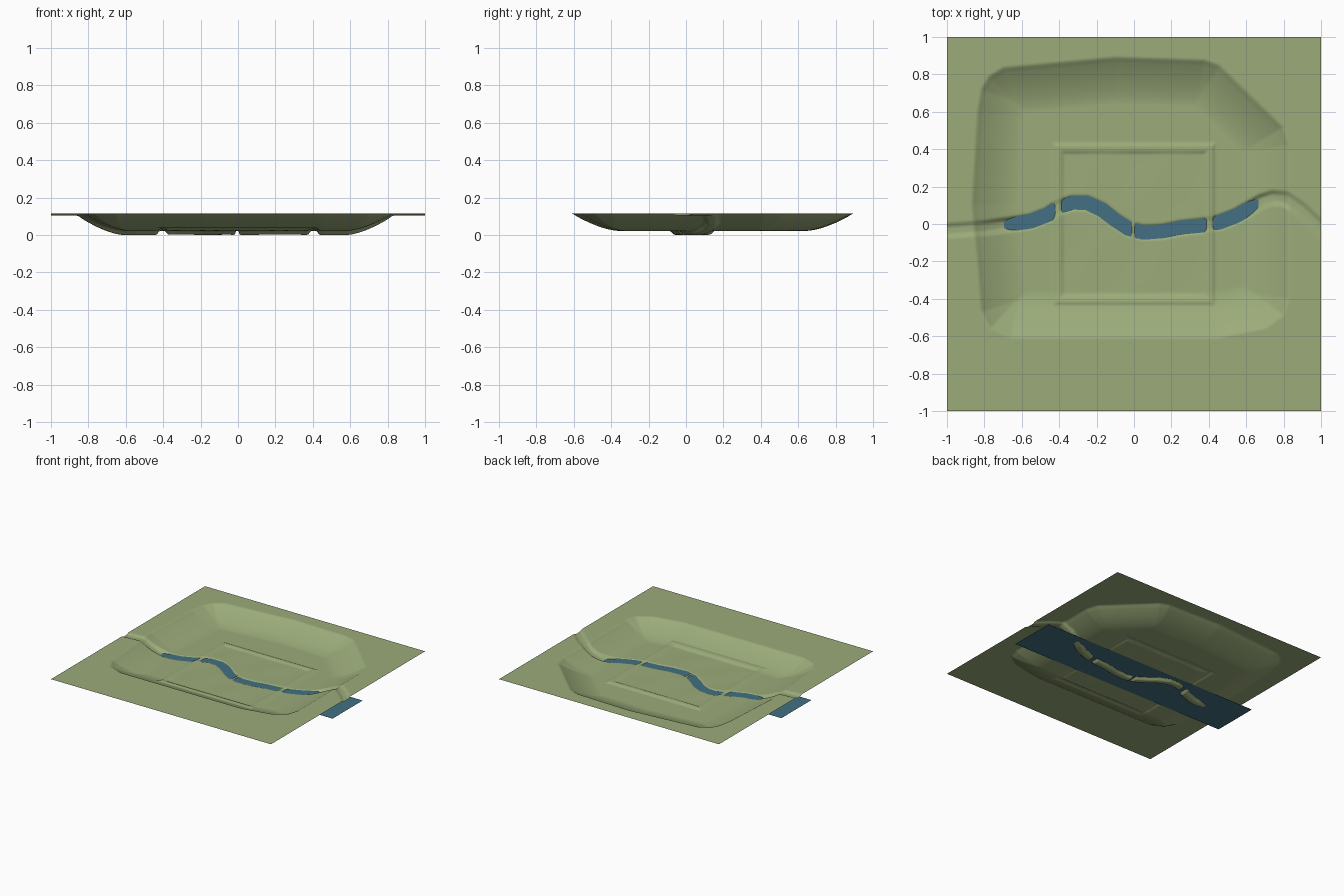
import bpy, bmesh, math
from mathutils import Vector

old = bpy.data.objects.get("Cube")
if old:
    bpy.data.objects.remove(old)

RIM_Z, FLOOR_Z, WATER_Z = 0.114, 0.022, 0.019
SLOPE = 0.25
BERM = 0.405

# Outline of the basin rim and centre line of the stream
rim = [(-0.87, 0.1), (-0.84, 0.6), (-0.82, 0.72), (-0.78, 0.79), (-0.7, 0.84),
       (-0.1, 0.895), (0.38, 0.88), (0.46, 0.85), (0.8, 0.52), (0.83, 0.42),
       (0.83, -0.4), (0.8, -0.49), (0.7, -0.56), (0.45, -0.61), (-0.66, -0.61),
       (-0.77, -0.56), (-0.82, -0.47), (-0.84, -0.2)]
stream = [(-1.05, -0.04), (-0.8, -0.02), (-0.65, 0), (-0.55, 0.015), (-0.46, 0.05),
          (-0.4, 0.09), (-0.33, 0.113), (-0.25, 0.112), (-0.17, 0.075),
          (-0.1, 0.02), (-0.03, -0.025), (0.05, -0.045), (0.15, -0.04),
          (0.25, -0.02), (0.37, -0.007), (0.46, 0.01), (0.55, 0.045),
          (0.62, 0.085), (0.68, 0.12), (0.74, 0.14), (0.81, 0.135),
          (0.89, 0.08), (1.05, -0.07)]


def make_material(name, color):
    mat = bpy.data.materials.new(name)
    mat.use_nodes = True
    mat.diffuse_color = (*color, 1)
    mat.node_tree.nodes["Principled BSDF"].inputs["Base Color"].default_value = (*color, 1)
    return mat


def smooth(a, b, v):
    t = min(1, max(0, (v - a) / (b - a)))
    return t * t * (3 - 2 * t)


def segments(points, closed):
    ends = points[1:] + (points[:1] if closed else [])
    return [(*a, b[0] - a[0], b[1] - a[1]) for a, b in zip(points, ends)]


def distance(x, y, segs):
    best = 9
    for ax, ay, dx, dy in segs:
        t = ((x - ax) * dx + (y - ay) * dy) / (dx * dx + dy * dy)
        t = min(1, max(0, t))
        best = min(best, (x - ax - t * dx) ** 2 + (y - ay - t * dy) ** 2)
    return math.sqrt(best)


def inside(x, y, segs):
    hit = False
    for ax, ay, dx, dy in segs:
        if (ay > y) != (ay + dy > y) and x < ax + dx * (y - ay) / dy:
            hit = not hit
    return hit


rim_segs = segments(rim, True)
stream_segs = segments(stream, False)


def height(x, y):
    # Basin: short rounded lip, straight bank, soft toe
    depth = 0
    if inside(x, y, rim_segs):
        t = min(1, distance(x, y, rim_segs) / SLOPE)
        depth = 1 - (1 - t) ** 1.6
        depth *= smooth(-0.15, 0.12, t)
    z = RIM_Z + (FLOOR_Z - RIM_Z) * depth

    # Low square berm and a narrow crossing over the stream
    berm = 1 - smooth(0.008, 0.034, abs(max(abs(x), abs(y)) - BERM))
    crossing = 1 - smooth(0.004, 0.014, abs(x + 0.004))
    z += 0.009 * berm

    # Gentle unevenness on the enclosed floor
    if max(abs(x), abs(y)) < BERM:
        z += 0.0012 * (1 + math.sin(17 * x + 1) * math.sin(14 * y)) * (1 - berm)

    # Stream bed, shallow on the plateau and deep in the basin
    if abs(y) < 0.25:
        bed = 1 - smooth(0.014, 0.046, distance(x, y, stream_segs))
        z -= bed * (0.011 + 0.011 * depth) * (1 - 0.75 * berm) * (1 - crossing)
        z += 0.004 * bed * crossing
    return max(0, z)


def add_grid(name, cells_x, cells_y, mat):
    bm = bmesh.new()
    bmesh.ops.create_grid(bm, x_segments=cells_x, y_segments=cells_y, size=1)
    mesh = bpy.data.meshes.new(name)
    obj = bpy.data.objects.new(name, mesh)
    bpy.context.collection.objects.link(obj)
    mesh.materials.append(mat)
    return obj, bm


# Terrain sheet
terrain, bm = add_grid("terrain", 250, 250, make_material("grass green", (0.33, 0.41, 0.195)))
for v in bm.verts:
    v.co.z = height(v.co.x, v.co.y)
for f in bm.faces:
    f.smooth = True
bm.to_mesh(terrain.data)
bm.free()

# Flat water strip under the terrain, showing through the stream bed
water, bm = add_grid("water", 1, 1, make_material("water blue", (0.056, 0.163, 0.225)))
for v in bm.verts:
    v.co = Vector((v.co.x, v.co.y * 0.195 - 0.005, WATER_Z))
bm.to_mesh(water.data)
bm.free()
